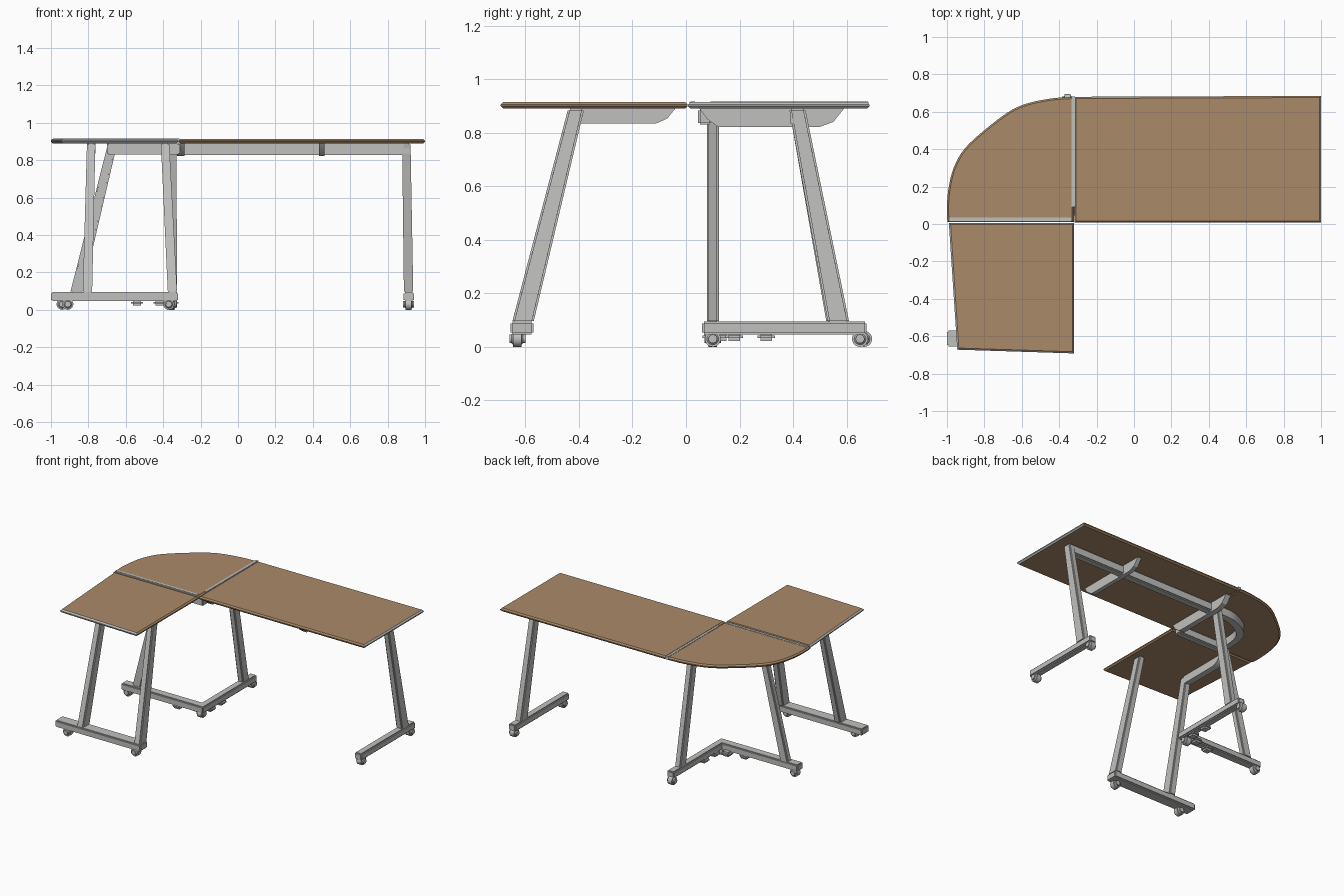
import bpy, bmesh
from mathutils import Vector

cube = bpy.data.objects.get("Cube")
if cube:
    bpy.data.objects.remove(cube, do_unlink=True)


def material(name, rgb):
    m = bpy.data.materials.new(name)
    m.use_nodes = True
    m.diffuse_color = (*rgb, 1)
    m.node_tree.nodes["Principled BSDF"].inputs["Base Color"].default_value = (*rgb, 1)
    return m


WOOD = material("tan wood", (0.40, 0.255, 0.14))
STEEL = material("light grey metal", (0.53, 0.53, 0.52))
TOP, UNDER = 0.914, 0.89


def finish(name, bm, mats, smooth=True):
    bmesh.ops.recalc_face_normals(bm, faces=bm.faces)
    mesh = bpy.data.meshes.new(name)
    bm.to_mesh(mesh)
    bm.free()
    for m in mats:
        mesh.materials.append(m)
    ob = bpy.data.objects.new(name, mesh)
    bpy.context.collection.objects.link(ob)
    if smooth:
        bpy.ops.object.select_all(action='DESELECT')
        ob.select_set(True)
        bpy.context.view_layer.objects.active = ob
        bpy.ops.object.shade_smooth_by_angle()
    return ob


def prism(points, direction):
    """Extrude a planar outline along a vector."""
    bm = bmesh.new()
    face = bm.faces.new([bm.verts.new(p) for p in points])
    out = bmesh.ops.extrude_face_region(bm, geom=[face])
    verts = [g for g in out["geom"] if isinstance(g, bmesh.types.BMVert)]
    bmesh.ops.translate(bm, verts=verts, vec=Vector(direction))
    bmesh.ops.recalc_face_normals(bm, faces=bm.faces)
    return bm


def panel(name, outline, grey_side=lambda n: False):
    """Table top with chamfered rim; chosen rim sides are grey."""
    bm = prism([(x, y, UNDER) for x, y in outline], (0, 0, TOP - UNDER))
    rim = [e for e in bm.edges if abs(e.verts[0].co.z - e.verts[1].co.z) < 0.001]
    bmesh.ops.bevel(bm, geom=rim, offset=0.009, segments=1, affect='EDGES')
    bm.normal_update()
    for f in bm.faces:
        if abs(f.normal.z) < 0.9 and grey_side(f.normal):
            f.material_index = 1
    finish(name, bm, [WOOD, STEEL], smooth=False)


def bar(name, bottom, top, size_bottom, size_top=None, bevel=0.007):
    """Upright box whose ends stay level, so it can lean and taper."""
    bm = bmesh.new()
    bmesh.ops.create_cube(bm, size=1)
    for v in bm.verts:
        end, size = (top, size_top or size_bottom) if v.co.z > 0 else (bottom, size_bottom)
        v.co = Vector((end[0] + v.co.x * size[0], end[1] + v.co.y * size[1], end[2]))
    bmesh.ops.bevel(bm, geom=bm.edges[:], offset=bevel, segments=2, affect='EDGES')
    finish(name, bm, [STEEL])


def box(name, x, y, z, bevel=0.007):
    mid = ((x[0] + x[1]) / 2, (y[0] + y[1]) / 2)
    size = (x[1] - x[0], y[1] - y[0])
    bar(name, (*mid, z[0]), (*mid, z[1]), size, bevel=bevel)


def caster(name, x, y, axis='X', r=0.03, length=0.06, z=None):
    """Rounded wheel with a horizontal axle."""
    bm = bmesh.new()
    bmesh.ops.create_cone(bm, cap_ends=True, segments=20, radius1=r, radius2=r, depth=length)
    rims = [e for e in bm.edges if abs(e.verts[0].co.z - e.verts[1].co.z) < 0.001]
    bmesh.ops.bevel(bm, geom=rims, offset=r * 0.45, segments=3, affect='EDGES')
    for v in bm.verts:
        a, b, c = v.co
        v.co = Vector((c, a, b) if axis == 'X' else (a, c, b)) + Vector((x, y, z or r))
    finish(name, bm, [STEEL])


def smooth_path(pts, steps=6):
    """Catmull-Rom curve through 2D points."""
    p = [Vector(q) for q in pts]
    p = [2 * p[0] - p[1]] + p + [2 * p[-1] - p[-2]]
    out = []
    for a, b, c, d in zip(p, p[1:], p[2:], p[3:]):
        for i in range(steps):
            t = i / steps
            out.append(0.5 * (2 * b + (c - a) * t + (2 * a - 5 * b + 4 * c - d) * t * t
                              + (3 * b - a - 3 * c + d) * t ** 3))
    return [tuple(q) for q in out] + [tuple(p[-2])]


def bracket(name, x, profile, width=0.03):
    """Support plate under a top, outline in y and z."""
    bm = prism([(x - width / 2, y, z) for y, z in profile], (width, 0, 0))
    finish(name, bm, [STEEL])


# Table tops
panel("long_top", [(-0.318, 0.008), (1, 0.008), (1, 0.685), (-0.318, 0.68)],
      lambda n: n.x > 0.5)
panel("wing_top", [(-0.99, 0.006), (-0.945, -0.672), (-0.32, -0.692), (-0.32, 0.006)],
      lambda n: n.x < -0.5 or n.y < -0.5)
curve = smooth_path([(-0.322, 0.68), (-0.45, 0.67), (-0.6, 0.635), (-0.72, 0.565),
                     (-0.89, 0.42), (-0.96, 0.31), (-0.99, 0.2), (-1, 0.1), (-0.998, 0.01)])
panel("corner_top", curve + [(-0.322, 0.01)])

# Joint strips between the tops
box("long_joint_strip", (-0.335, -0.314), (0.09, 0.682), (0.895, 0.917), 0.002)
box("wing_joint_strip", (-0.99, -0.335), (0.014, 0.036), (0.895, 0.917), 0.002)

# Feet
FOOT = (0.047, 0.095)
box("long_foot", (0.885, 0.94), (0.06, 0.675), FOOT)
box("wing_foot", (-1.0, -0.32), (-0.655, -0.57), FOOT)
box("corner_foot_back", (-0.375, -0.32), (0.06, 0.675), FOOT)
box("corner_foot_side", (-0.975, -0.33), (0.06, 0.125), FOOT)

# Legs
SLIM, WIDE = (0.045, 0.06), (0.05, 0.08)
bar("long_leg", (0.912, 0.57, 0.09), (0.9, 0.415, UNDER), WIDE, SLIM)
bar("corner_leg_back", (-0.348, 0.56, 0.09), (-0.352, 0.415, UNDER), (0.045, 0.07), SLIM)
bar("corner_leg_side", (-0.865, 0.1, 0.09), (-0.675, 0.1, UNDER - 0.02), (0.065, 0.045), (0.05, 0.045))
bar("wing_leg_outer", (-0.805, -0.61, 0.09), (-0.785, -0.41, UNDER), WIDE, SLIM)
bar("wing_leg_inner", (-0.35, -0.61, 0.09), (-0.39, -0.41, UNDER), WIDE, SLIM)

# Rails under the tops
box("long_rail", (-0.35, 0.92), (0.39, 0.445), (0.828, UNDER))
box("corner_rail_side", (-0.7, -0.31), (0.045, 0.095), (0.83, UNDER))

# Curved rail under the corner top
outer = smooth_path([(-0.35, 0.445), (-0.5, 0.43), (-0.64, 0.35), (-0.69, 0.24), (-0.7, 0.08)])
inner = smooth_path([(-0.35, 0.395), (-0.48, 0.385), (-0.6, 0.315), (-0.645, 0.23), (-0.655, 0.08)])
ring = [(x, y, 0.835) for x, y in outer + inner[::-1]]
finish("corner_curved_rail", prism(ring, (0, 0, UNDER - 0.835)), [STEEL])

# Brackets
cross = [(0.05, UNDER), (0.08, 0.85), (0.12, 0.822), (0.5, 0.822), (0.55, 0.84), (0.59, UNDER)]
bracket("long_bracket", 0.447, cross)
bracket("joint_bracket", -0.305, cross, 0.04)
bracket("wing_bracket", -0.785, [(-0.41, UNDER), (-0.4, 0.835), (-0.11, 0.835),
                                 (-0.07, 0.853), (-0.04, UNDER)], 0.045)

# Casters
for i, (x, y, axis) in enumerate([(0.912, 0.1, 'X'), (0.912, 0.65, 'X'),
                                  (-0.91, -0.63, 'Y'), (-0.37, -0.63, 'Y'),
                                  (-0.355, 0.665, 'X'), (-0.36, 0.1, 'X'), (-0.94, 0.1, 'Y')]):
    caster(f"caster_{i + 1}", x, y, axis)

# Levelling pads under the corner foot
for i, (x, y) in enumerate([(-0.54, 0.095), (-0.42, 0.13), (-0.35, 0.18), (-0.35, 0.3)]):
    box(f"foot_pad_{i + 1}", (x - 0.033, x + 0.033), (y - 0.033, y + 0.033), (0.022, 0.055), 0.012)
